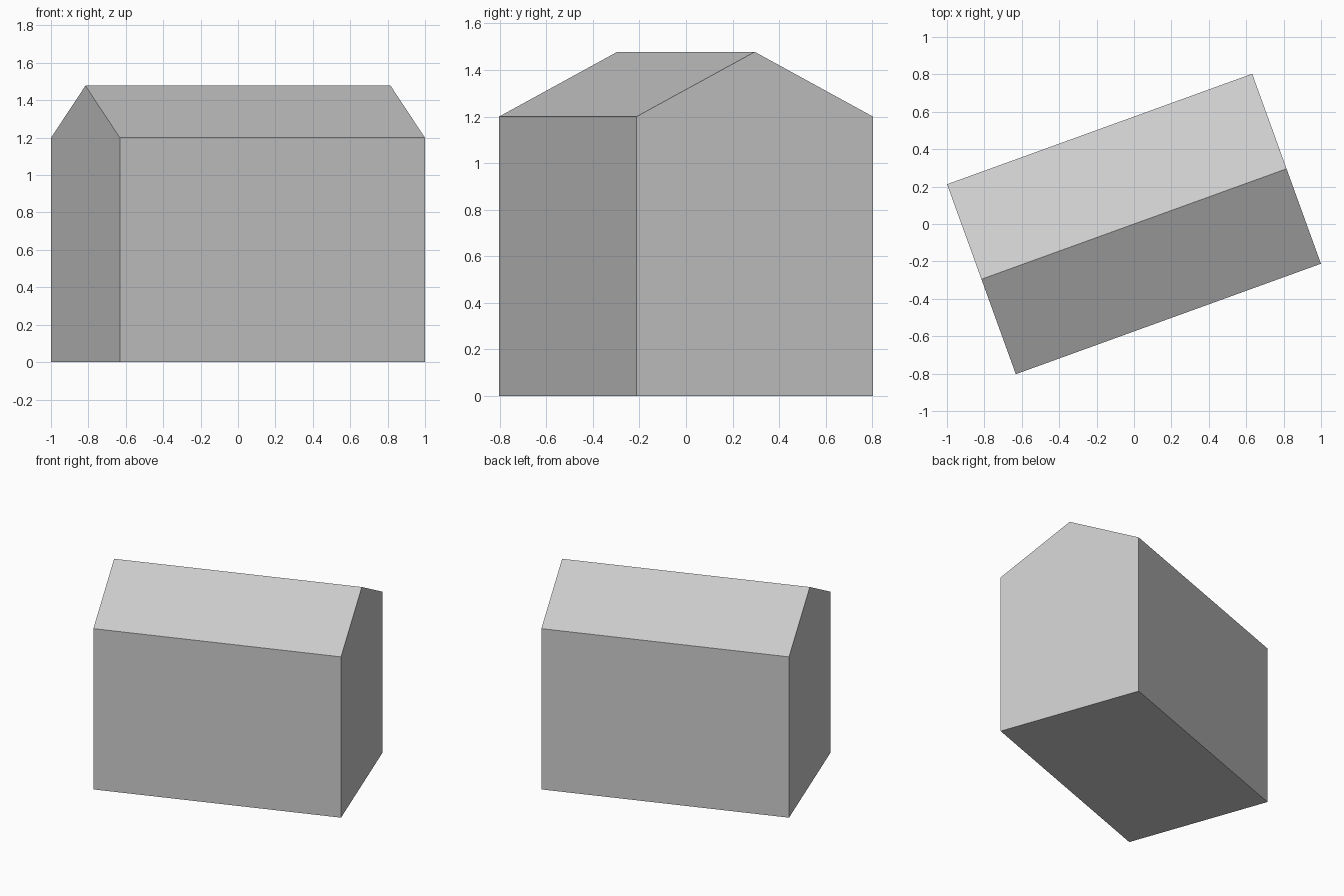
import bpy, bmesh
from math import radians
from mathutils import Matrix

cube = bpy.data.objects.get("Cube")
if cube:
    bpy.data.objects.remove(cube, do_unlink=True)

LENGTH, WIDTH = 1.735, 1.08
EAVES, RIDGE = 1.2, 1.478
TURN = radians(19.9)

# Plain grey finish
grey = bpy.data.materials.new("plain_grey")
grey.use_nodes = True
colour = (0.6, 0.6, 0.6, 1)
grey.diffuse_color = colour
grey.node_tree.nodes["Principled BSDF"].inputs["Base Color"].default_value = colour

# Gable profile extruded along the ridge, then turned about the vertical
half = WIDTH / 2
gable = [(-half, 0), (half, 0), (half, EAVES), (0, RIDGE), (-half, EAVES)]
bm = bmesh.new()
end = bm.faces.new([bm.verts.new((-LENGTH / 2, y, z)) for y, z in gable])
out = bmesh.ops.extrude_face_region(bm, geom=[end], use_keep_orig=True)
moved = [v for v in out["geom"] if isinstance(v, bmesh.types.BMVert)]
bmesh.ops.translate(bm, verts=moved, vec=(LENGTH, 0, 0))
bmesh.ops.rotate(bm, verts=bm.verts, matrix=Matrix.Rotation(TURN, 3, "Z"))
bmesh.ops.recalc_face_normals(bm, faces=bm.faces)

mesh = bpy.data.meshes.new("gabled_house")
bm.to_mesh(mesh)
bm.free()
mesh.materials.append(grey)
house = bpy.data.objects.new("gabled_house", mesh)
bpy.context.collection.objects.link(house)
